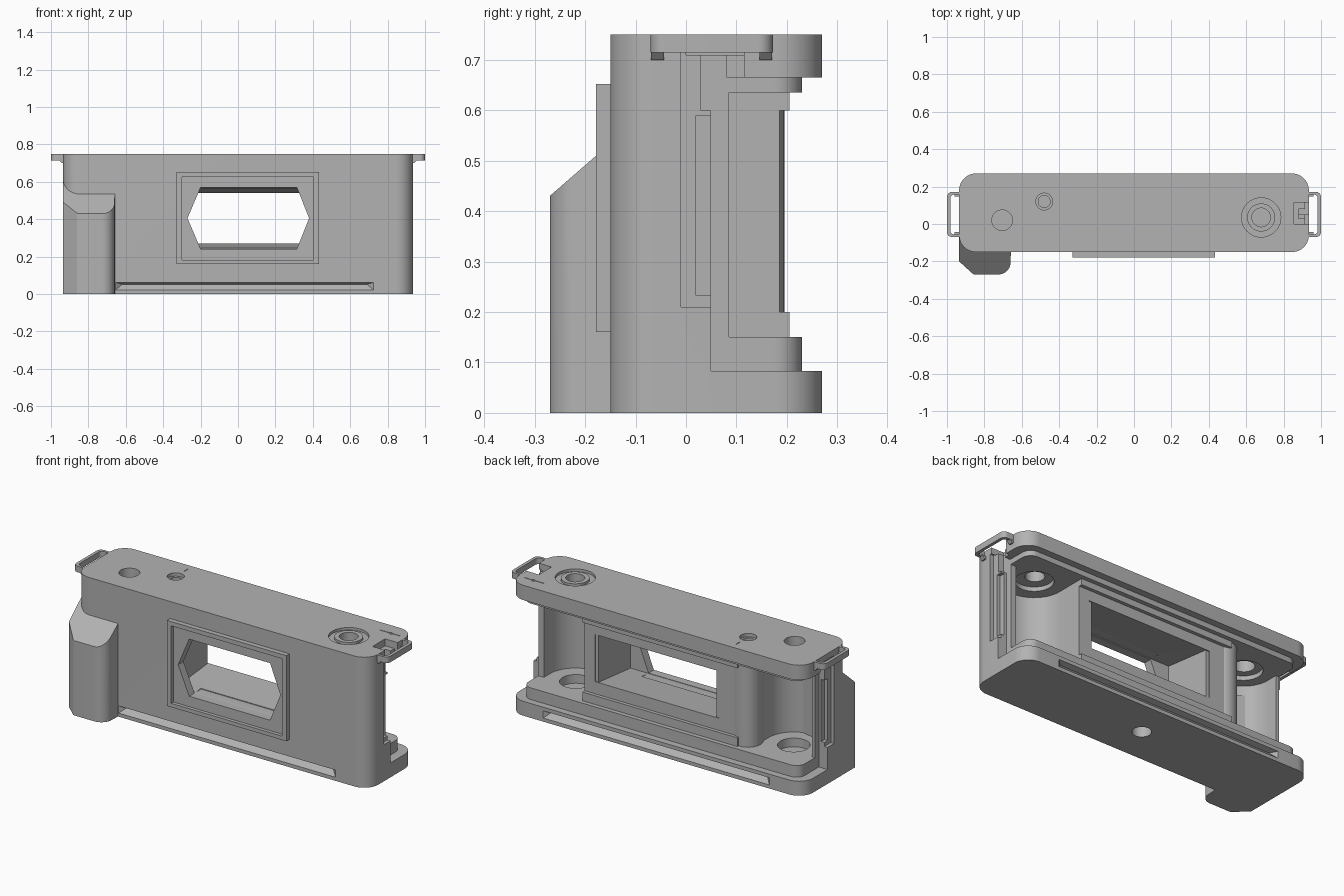
import bpy, bmesh, math

cube = bpy.data.objects.get("Cube")
if cube:
    bpy.data.objects.remove(cube, do_unlink=True)

grey = bpy.data.materials.new("plain_grey")
grey.use_nodes = True
shade = (0.45, 0.45, 0.45, 1)
grey.diffuse_color = shade
grey.node_tree.nodes["Principled BSDF"].inputs["Base Color"].default_value = shade


def make(name, bm):
    bmesh.ops.recalc_face_normals(bm, faces=bm.faces)
    me = bpy.data.meshes.new(name)
    bm.to_mesh(me)
    bm.free()
    me.materials.append(grey)
    ob = bpy.data.objects.new(name, me)
    bpy.context.collection.objects.link(ob)
    return ob


def prism(name, pts, lo, hi, axis="z"):
    """Extrude a flat outline from lo to hi along an axis."""
    place = {"x": lambda a, b, t: (t, a, b),
             "y": lambda a, b, t: (a, t, b),
             "z": lambda a, b, t: (a, b, t)}[axis]
    bm = bmesh.new()
    ends = [[bm.verts.new(place(a, b, t)) for a, b in pts] for t in (lo, hi)]
    for loop in ends:
        bm.faces.new(loop)
    for i in range(len(pts)):
        j = (i + 1) % len(pts)
        bm.faces.new((ends[0][i], ends[0][j], ends[1][j], ends[1][i]))
    return make(name, bm)


def hull(name, pts):
    bm = bmesh.new()
    for p in pts:
        bm.verts.new(p)
    bmesh.ops.convex_hull(bm, input=bm.verts)
    return make(name, bm)


def arc(cx, cy, r, start, end, n=10):
    return [(cx + r * math.cos(math.radians(start + (end - start) * i / n)),
             cy + r * math.sin(math.radians(start + (end - start) * i / n)))
            for i in range(n + 1)]


def rounded(x0, x1, y0, y1, r):
    return (arc(x1 - r, y1 - r, r, 0, 90) + arc(x0 + r, y1 - r, r, 90, 180)
            + arc(x0 + r, y0 + r, r, 180, 270) + arc(x1 - r, y0 + r, r, 270, 360))


def rect(x0, x1, y0, y1):
    return [(x0, y0), (x1, y0), (x1, y1), (x0, y1)]


def box(x0, x1, y0, y1, z0, z1):
    return prism("box", rect(x0, x1, y0, y1), z0, z1)


def disc(x, y, r, z0, z1):
    return prism("disc", arc(x, y, r, 0, 360, 40)[:-1], z0, z1)


def combine(ob, other, op="DIFFERENCE"):
    """Apply a boolean and discard the helper."""
    mod = ob.modifiers.new("bool", "BOOLEAN")
    mod.operation, mod.solver, mod.object = op, "EXACT", other
    dg = bpy.context.evaluated_depsgraph_get()
    me = bpy.data.meshes.new_from_object(ob.evaluated_get(dg))
    ob.modifiers.clear()
    ob.data = me
    bpy.data.objects.remove(other, do_unlink=True)


# Main body: rounded slab with a band removed at the back for the door
body = prism("camera_body", rounded(-0.935, 0.935, -0.15, 0.27, 0.09), 0, 0.75)
combine(body, box(-2, 2, 0.05, 1, 0.083, 0.665))

# Inner core with the door seal ridges
combine(body, prism("core", rounded(-0.88, 0.88, -0.06, 0.23, 0.055), 0.05, 0.7), "UNION")
combine(body, box(-2, 2, 0.205, 0.25, 0.15, 0.635))
combine(body, box(-2, 2, 0.185, 0.25, 0.2, 0.6))
combine(body, box(-0.34, 0.45, 0.18, 0.25, 0.27, 0.54))

# Film chambers at both ends, open to the back and to the side
for cx, cy, r, inner in ((0.68, 0.03, 0.165, 0.515), (-0.7, 0.02, 0.16, -0.47)):
    combine(body, prism("chamber", arc(cx, cy, r, 180, 360, 24)
                        + [(cx + r, 0.4), (cx - r, 0.4)], 0.15, 0.635))
    outer = math.copysign(1.1, cx)
    combine(body, box(min(inner, outer), max(inner, outer), 0.085, 0.4, 0.15, 0.635))
    combine(body, disc(cx, cy, 0.085, 0.1, 0.3))
    combine(body, disc(cx, cy, 0.1, 0.6, 0.66))

# Film guide column beside the gate
combine(body, disc(-0.475, 0.115, 0.08, 0.14, 0.65), "UNION")

# Lens tunnel tapering to the film gate
combine(body, hull("tunnel", [(x, y, z) for x in (-0.32, 0.43)
                              for y, z in ((-0.11, 0.24), (-0.11, 0.575),
                                           (0.19, 0.27), (0.19, 0.54))]))


def window():
    return prism("window", [(-0.2, 0.242), (0.315, 0.242), (0.38, 0.405),
                            (0.315, 0.57), (-0.2, 0.57), (-0.27, 0.405)], -0.3, -0.05, "y")


combine(body, window())

# Lens mounting frame
frame = prism("lens_frame", rect(-0.328, 0.432, 0.16, 0.652), -0.178, -0.14, "y")
combine(frame, prism("recess", rect(-0.3, 0.405, 0.182, 0.627), -0.3, -0.158, "y"))
combine(frame, window())

# Long finger grooves low on the front and the back
for x0, x1, y, depth in ((-0.655, 0.725, -0.15, 0.03), (-0.72, 0.72, 0.27, -0.03)):
    combine(body, hull("groove", [(x, y - depth * 0.02, z) for x in (x0, x1) for z in (0.02, 0.062)]
                       + [(x0 + 0.035, y + depth, 0.052), (x1 - 0.035, y + depth, 0.052)]))

# Side channels for the door, on both ends
for s in (-1, 1):
    for d, y0, y1, z0, z1 in ((0.915, -0.01, 0.06, 0.21, 0.68),
                              (0.915, -0.01, 0.115, 0.66, 0.715),
                              (0.895, 0.02, 0.06, 0.233, 0.59)):
        combine(body, box(min(s * d, s * 1.1), max(s * d, s * 1.1), y0, y1, z0, z1))

# Top plate: rewind collar, shutter hole, counter hole, latch notch and marks
combine(body, disc(0.68, 0.035, 0.105, 0.735, 0.8))
combine(body, disc(0.68, 0.035, 0.075, 0.7, 0.748), "UNION")
combine(body, disc(0.68, 0.035, 0.05, 0.6, 0.8))
combine(body, disc(-0.705, 0.02, 0.055, 0.6, 0.8))
combine(body, disc(-0.48, 0.12, 0.045, 0.73, 0.8))
combine(body, disc(-0.48, 0.12, 0.032, 0.66, 0.8))
combine(body, box(0.855, 1.1, 0, 0.115, 0.71, 0.8))
combine(body, box(0.88, 1.1, 0.03, 0.08, 0.6, 0.8))
combine(body, box(-0.482, -0.478, 0.195, 0.23, 0.742, 0.8))
combine(body, prism("arrow", [(0.77, 0.187), (0.83, 0.187), (0.84, 0.18), (0.85, 0.187),
                              (0.9, 0.187), (0.9, 0.191), (0.85, 0.191), (0.84, 0.198),
                              (0.83, 0.191), (0.77, 0.191)], 0.742, 0.8))

# Tripod socket
combine(body, disc(0, 0.06, 0.05, -0.1, 0.06))

# Hand grip with a sloping top
grip = prism("hand_grip", [(-0.935, -0.05), (-0.935, -0.2)] + arc(-0.85, -0.25, 0.02, 225, 270, 4)
             + arc(-0.725, -0.205, 0.065, 270, 350) + [(-0.657, -0.13), (-0.8, -0.1)], 0, 0.65)
combine(grip, prism("slope", [(-0.4, 0.317), (0.1, 0.752), (0.1, 1), (-0.4, 1)], -2, 0, "x"))

# Strap lugs
lugs = []
for s, side in ((1, "left"), (-1, "right")):
    x0, x1 = sorted((s * 0.9, s))
    lug = prism(side + "_strap_lug", rounded(x0, x1, -0.07, 0.172, 0.028), 0.715, 0.7499)
    h0, h1 = sorted((s * 0.85, s * 0.982))
    combine(lug, prism("slot", rounded(h0, h1, -0.055, 0.157, 0.02), 0.6, 0.9))
    for y in (-0.07, 0.145):
        g = prism("gusset", [(s * 0.92, 0.7), (s * 0.942, 0.7), (s * 0.96, 0.72), (s * 0.92, 0.72)],
                  y + 0.001, y + 0.026, "y")
        g.name = side + ("_front" if y < 0 else "_rear") + "_lug_gusset"
        lugs.append(g)
    lugs.append(lug)

# Smooth curved walls, crisp edges
bpy.ops.object.select_all(action="DESELECT")
for ob in [body, frame, grip] + lugs:
    ob.select_set(True)
bpy.context.view_layer.objects.active = body
bpy.ops.object.shade_smooth_by_angle(angle=math.radians(30))
